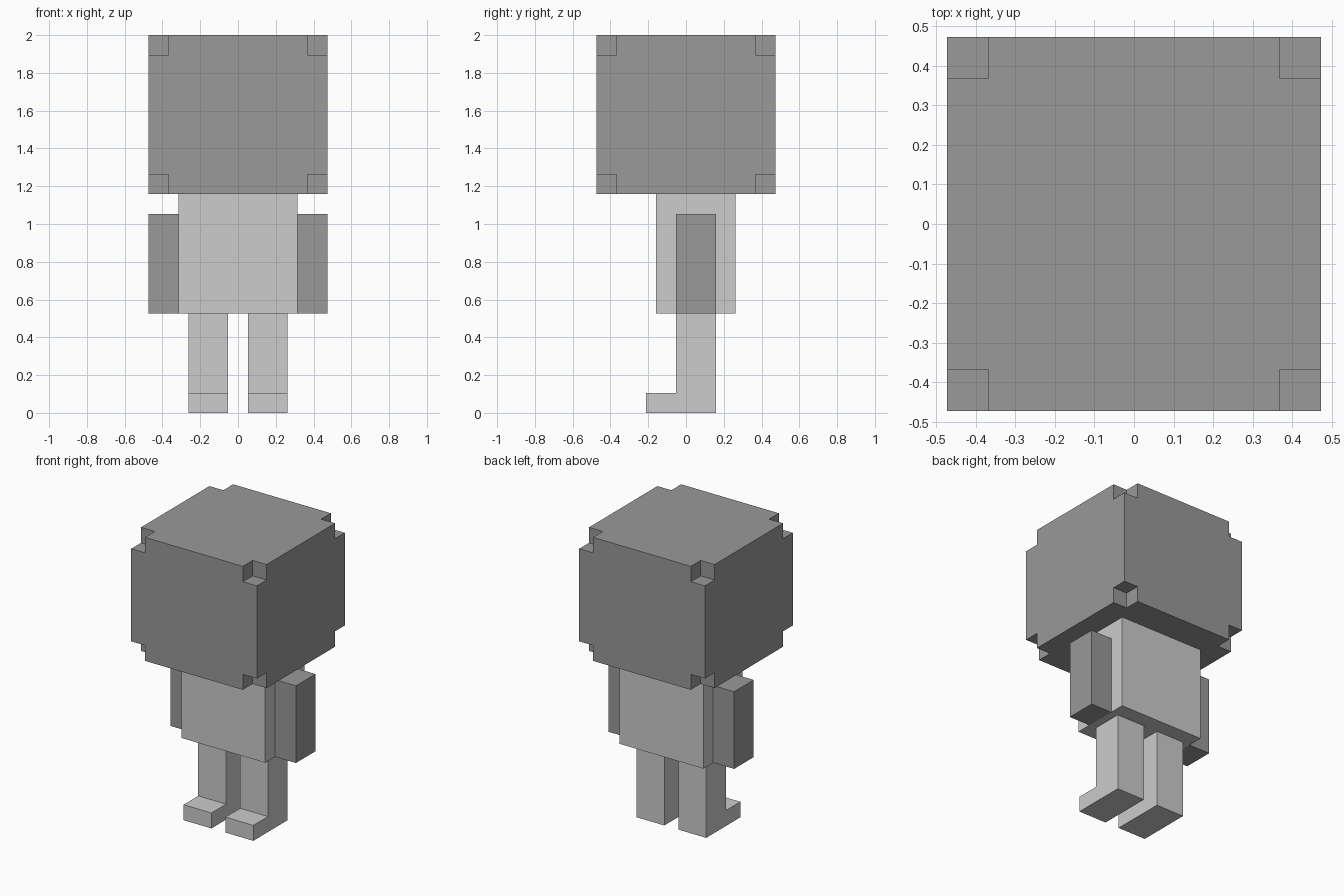
import bpy, bmesh
from itertools import product
from mathutils import Vector

if "Cube" in bpy.data.objects:
    bpy.data.objects.remove(bpy.data.objects["Cube"])

U = 2 / 19  # one block unit: the figure is 19 units tall


def material(name, value):
    m = bpy.data.materials.new(name)
    m.diffuse_color = (value, value, value, 1)
    m.use_nodes = True
    m.node_tree.nodes["Principled BSDF"].inputs["Base Color"].default_value = m.diffuse_color
    return m


LIGHT = material("light grey", 0.604)
DARK = material("mid grey", 0.319)


def finish(name, bm, mat):
    bmesh.ops.recalc_face_normals(bm, faces=bm.faces)
    bmesh.ops.scale(bm, vec=(U, U, U), verts=bm.verts)
    mesh = bpy.data.meshes.new(name)
    bm.to_mesh(mesh)
    bm.free()
    mesh.materials.append(mat)
    obj = bpy.data.objects.new(name, mesh)
    bpy.context.collection.objects.link(obj)
    return obj


def prism(name, profile, x0, x1, mat):
    """Extrude a (y, z) profile along x."""
    bm = bmesh.new()
    face = bm.faces.new([bm.verts.new((x0, y, z)) for y, z in profile])
    ext = bmesh.ops.extrude_face_region(bm, geom=[face])
    verts = [v for v in ext["geom"] if isinstance(v, bmesh.types.BMVert)]
    bmesh.ops.translate(bm, verts=verts, vec=(x1 - x0, 0, 0))
    return finish(name, bm, mat)


def rect(y0, y1, z0, z1):
    return [(y0, z0), (y1, z0), (y1, z1), (y0, z1)]


def notched_box(name, xs, ys, zs, mat):
    """Skin of a 3x3x3 cell block with its eight corner cells missing."""
    cuts = (xs, ys, zs)
    cells = {c for c in product(range(3), repeat=3) if 1 in c}
    bm = bmesh.new()
    for cell in cells:
        for axis, side in product(range(3), (0, 1)):
            near = list(cell)
            near[axis] += 2 * side - 1
            if tuple(near) in cells:
                continue
            a, b = (axis + 1) % 3, (axis + 2) % 3
            quad = []
            for da, db in ((0, 0), (1, 0), (1, 1), (0, 1)):
                p = Vector()
                p[axis] = cuts[axis][cell[axis] + side]
                p[a] = cuts[a][cell[a] + da]
                p[b] = cuts[b][cell[b] + db]
                quad.append(bm.verts.new(p))
            bm.faces.new(quad)
    bmesh.ops.remove_doubles(bm, verts=bm.verts, dist=0.001)
    bmesh.ops.recalc_face_normals(bm, faces=bm.faces)
    bmesh.ops.dissolve_limit(bm, angle_limit=0.01, verts=bm.verts, edges=bm.edges)
    return finish(name, bm, mat)


# Head with notched corners
side = (-4.5, -3.5, 3.5, 4.5)
notched_box("head", side, side, (11, 12, 18, 19), DARK)

# Torso
prism("torso", rect(-1.5, 2.5, 5, 11), -3, 3, LIGHT)

# Arms, and legs with feet pointing forward
leg = [(-2, 0), (1.5, 0), (1.5, 5), (-0.5, 5), (-0.5, 1), (-2, 1)]
for label, s in (("left", 1), ("right", -1)):
    prism(label + "_arm", rect(-0.5, 1.5, 5, 10), 3 * s, 4.5 * s, DARK)
    prism(label + "_leg", leg, 0.5 * s, 2.5 * s, LIGHT)
